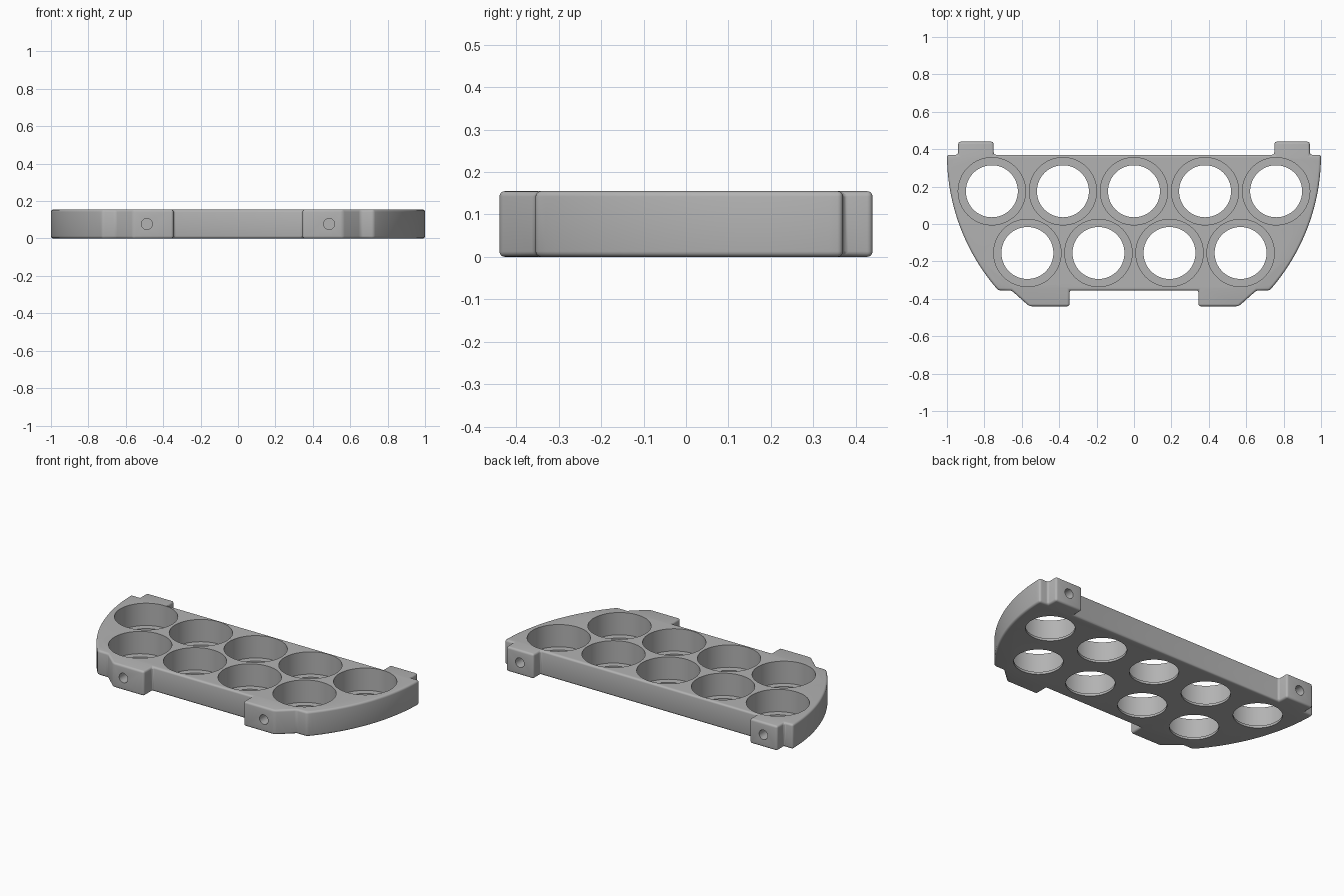
import bpy, bmesh
from math import pi, sin, cos, asin
from mathutils import Matrix, Vector

if "Cube" in bpy.data.objects:
    bpy.data.objects.remove(bpy.data.objects["Cube"])

HEIGHT, LIP = 0.155, 0.015
POCKET_R, HOLE_R, SCREW_R = 0.18, 0.139, 0.03
BACK, FRONT, REACH = 0.37, -0.355, 0.44
ARC_R = 1.094

grey = bpy.data.materials.new("Plain Grey")
grey.use_nodes = True
grey.diffuse_color = (0.45, 0.45, 0.45, 1)
grey.node_tree.nodes["Principled BSDF"].inputs["Base Color"].default_value = (0.45, 0.45, 0.45, 1)


def make_object(name, bm):
    bmesh.ops.recalc_face_normals(bm, faces=bm.faces)
    mesh = bpy.data.meshes.new(name)
    bm.to_mesh(mesh)
    bm.free()
    mesh.materials.append(grey)
    obj = bpy.data.objects.new(name, mesh)
    bpy.context.collection.objects.link(obj)
    return obj


def lathe(bm, profile, matrix, sides):
    """Closed stepped cylinder from (radius, height) pairs."""
    rings = [[bm.verts.new(matrix @ Vector((r * cos(2 * pi * i / sides),
                                           r * sin(2 * pi * i / sides), z)))
              for i in range(sides)] for r, z in profile]
    for low, high in zip(rings, rings[1:]):
        for i in range(sides):
            j = (i + 1) % sides
            bm.faces.new((low[i], low[j], high[j], high[i]))
    bm.faces.new(rings[0][::-1])
    bm.faces.new(rings[-1])


# Half outline: back tab, curved end, front tab
half = [(0.75, BACK), (0.75, REACH), (0.94, REACH), (0.94, BACK)]
sweep = asin((BACK - FRONT) / ARC_R)
for i in range(25):
    a = sweep * i / 24
    half.append((1 - ARC_R + ARC_R * cos(a), BACK - ARC_R * sin(a)))
half += [(0.655, FRONT), (0.56, -REACH), (0.345, -REACH), (0.345, FRONT)]
outline = half + [(-x, y) for x, y in reversed(half)]

# Plate extruded from the outline, with rounded edges
bm = bmesh.new()
face = bm.faces.new([bm.verts.new((x, y, 0)) for x, y in outline])
extruded = bmesh.ops.extrude_face_region(bm, geom=[face])["geom"]
bmesh.ops.translate(bm, vec=(0, 0, HEIGHT),
                    verts=[v for v in extruded if isinstance(v, bmesh.types.BMVert)])
bmesh.ops.recalc_face_normals(bm, faces=bm.faces)
sharp = [e for e in bm.edges if e.calc_face_angle(0) > 0.5]
bmesh.ops.bevel(bm, geom=sharp, offset=0.013, segments=4, profile=0.5,
                affect='EDGES', clamp_overlap=True)
plate = make_object("holder_plate", bm)

# Stepped pockets with a thin retaining lip, in two staggered rows
bm = bmesh.new()
pocket = [(HOLE_R, -0.05), (HOLE_R, LIP), (POCKET_R, LIP), (POCKET_R, HEIGHT + 0.05)]
for count, y in ((5, 0.175), (4, -0.155)):
    for i in range(count):
        x = 0.38 * (i - (count - 1) / 2)
        lathe(bm, pocket, Matrix.Translation((x, y, 0)), 64)

# Blind screw holes in the four tabs
for side in (-1, 1):
    for x, y, turn in ((0.487, -REACH, pi / 2), (0.845, REACH, -pi / 2)):
        place = Matrix.Translation((side * x, y, HEIGHT / 2)) @ Matrix.Rotation(turn, 4, 'X')
        lathe(bm, [(SCREW_R, -0.08), (SCREW_R, 0.03)], place, 16)
cutter = make_object("hole_cutter", bm)
cutter.hide_render = True

# Cut and finish
cut = plate.modifiers.new("Holes", 'BOOLEAN')
cut.object = cutter
cut.operation = 'DIFFERENCE'
cut.solver = 'EXACT'
bpy.ops.object.select_all(action='DESELECT')
plate.select_set(True)
bpy.context.view_layer.objects.active = plate
bpy.ops.object.modifier_apply(modifier=cut.name)
bpy.data.objects.remove(cutter)
bpy.ops.object.shade_smooth_by_angle(angle=0.5)
